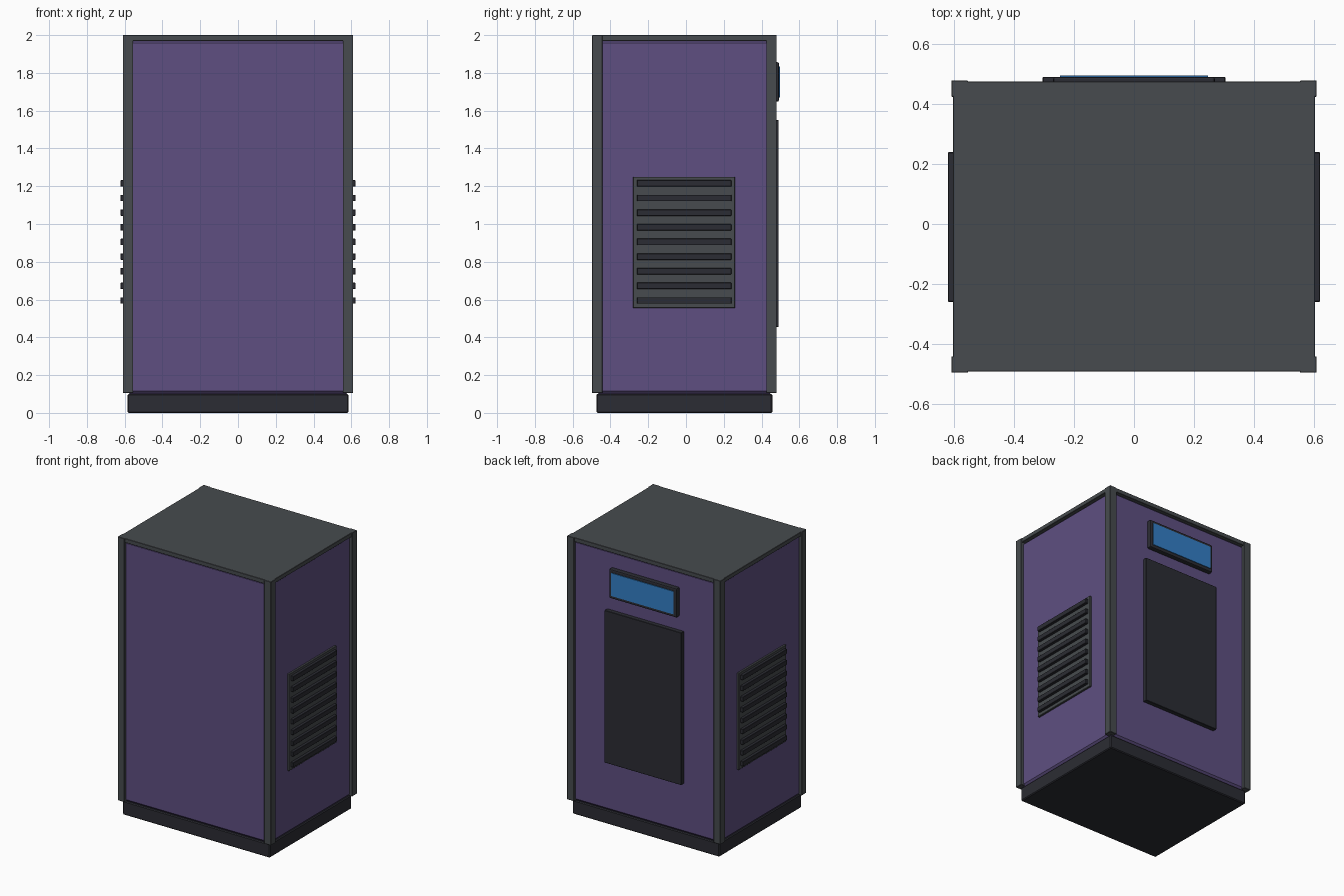
import bpy

if "Cube" in bpy.data.objects:
    bpy.data.objects.remove(bpy.data.objects["Cube"])


def material(name, hex_code):
    """Flat material from an sRGB hex code, stored as linear values."""
    srgb = [int(hex_code[i:i + 2], 16) / 255 for i in (0, 2, 4)]
    col = [((c + 0.055) / 1.055) ** 2.4 for c in srgb] + [1.0]
    m = bpy.data.materials.new(name)
    m.use_nodes = True
    m.diffuse_color = col
    bsdf = m.node_tree.nodes["Principled BSDF"]
    bsdf.inputs["Base Color"].default_value = col
    bsdf.inputs["Roughness"].default_value = 0.6
    return m


purple = material("purple paint", "5E4F81")
grey = material("grey metal", "474B4E")
dark = material("dark plastic", "2B2C33")
blue = material("blue screen", "337FC6")


def box(name, mat, x, y, z, bevel=0.0, segments=1):
    """Box spanning the given (min, max) ranges, with an optional bevel."""
    spans = (x, y, z)
    bpy.ops.mesh.primitive_cube_add(size=1, location=[(a + b) / 2 for a, b in spans])
    ob = bpy.context.object
    ob.name = name
    ob.scale = [b - a for a, b in spans]
    bpy.ops.object.transform_apply(location=False, rotation=False, scale=True)
    ob.data.materials.append(mat)
    if bevel:
        mod = ob.modifiers.new("Bevel", "BEVEL")
        mod.width = bevel
        mod.segments = segments
    return ob


FRONT, BACK, SIDE, POST = -0.497, 0.48, 0.61, 0.055

# Plinth and painted cabinet body
box("plinth", dark, (-0.585, 0.585), (-0.475, 0.457), (0, 0.1), 0.006)
box("cabinet_body", purple, (-0.588, 0.588), (FRONT + 0.02, BACK - 0.02), (0.1, 1.975), 0.016)

# Lid, set slightly in from the corner posts
box("lid", grey, (-SIDE + 0.005, SIDE - 0.005), (FRONT + 0.004, BACK - 0.004), (1.97, 2.0), 0.002)

# Corner posts and side vents, on both sides
for side, s in (("left", 1), ("right", -1)):
    def across(inner, outer):
        return tuple(sorted((s * inner, s * outer)))

    for end, y in (("front", FRONT), ("back", BACK - POST)):
        box(f"{end}_{side}_post", grey, across(SIDE - POST, SIDE), (y, y + POST), (0.105, 2.0), 0.002)

    box(f"{side}_vent_plate", grey, across(0.58, 0.602), (-0.28, 0.26), (0.555, 1.25), 0.002)
    for i in range(9):
        z = 0.595 + i * 0.0775
        box(f"{side}_vent_slat_{i + 1}", dark, across(0.595, 0.622), (-0.26, 0.24),
            (z - 0.017, z + 0.017), 0.002)

# Back service door, display bezel and display
box("back_door", dark, (-0.305, 0.305), (0.45, 0.491), (0.455, 1.55), 0.002)
box("display_bezel", dark, (-0.27, 0.27), (0.45, 0.492), (1.648, 1.857), 0.008, 2)
box("display_screen", blue, (-0.247, 0.247), (0.48, 0.497), (1.67, 1.835))
